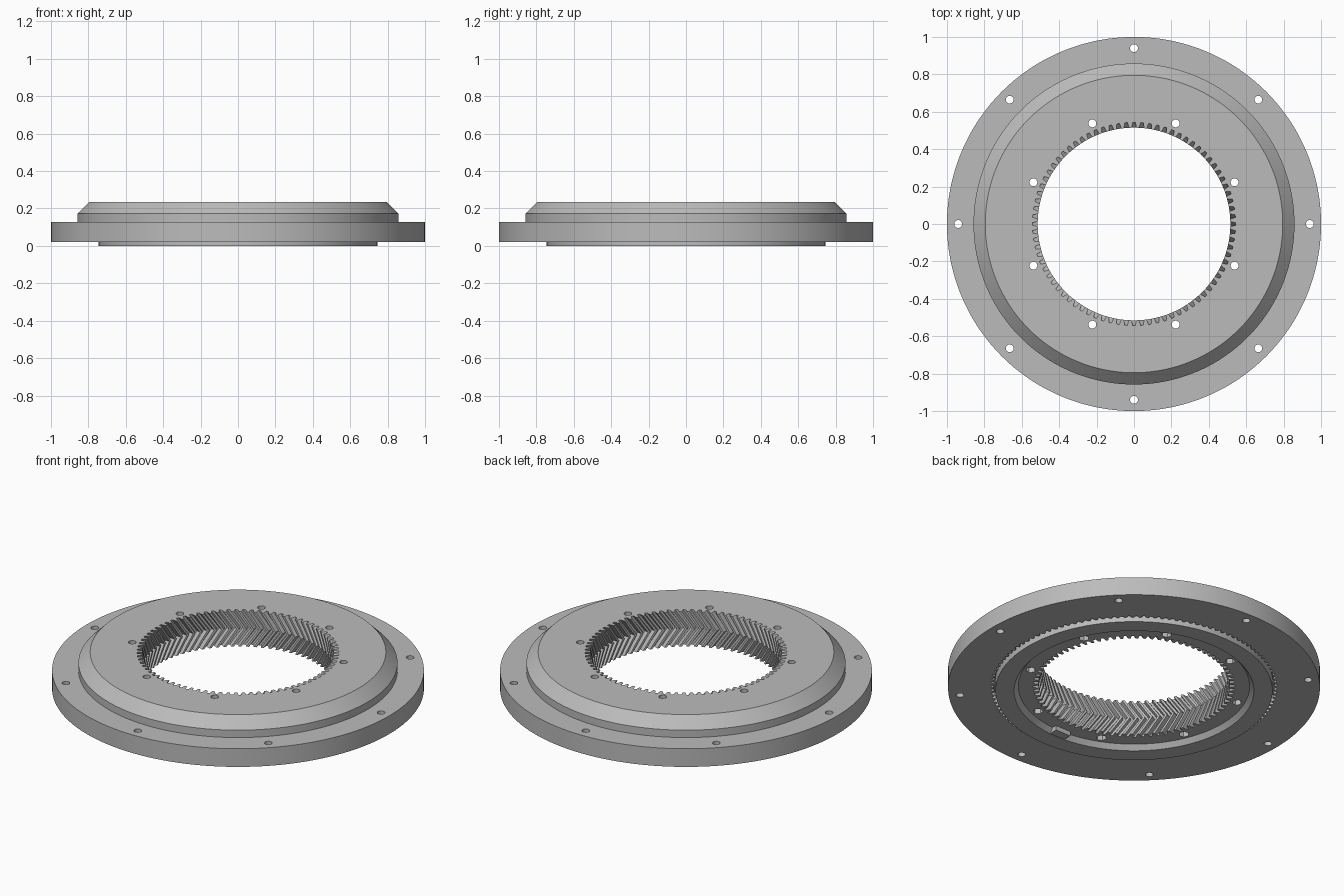
import bpy, bmesh, math
from mathutils import Matrix

if "Cube" in bpy.data.objects:
    bpy.data.objects.remove(bpy.data.objects["Cube"])

N = 960                      # samples around every ring
TAU = 2 * math.pi

grey = bpy.data.materials.new("machined grey")
grey.diffuse_color = (0.5, 0.5, 0.5, 1)
grey.use_nodes = True
grey.node_tree.nodes["Principled BSDF"].inputs["Base Color"].default_value = grey.diffuse_color


def teeth(tip, root, count):
    """Radius rule for inward pointing teeth with sloped flanks."""
    def radius(i):
        phase = (i * count / N) % 1.0
        wave = min(1, max(0, 0.5 + 1.1 * math.cos(TAU * phase)))
        return tip + (root - tip) * wave
    return radius


def loft(name, rows):
    """Closed ring from rows of (radius or radius rule, height, twist)."""
    bm = bmesh.new()
    loops = []
    for r, z, *twist in rows:
        t = twist[0] if twist else 0
        loop = []
        for i in range(N):
            rad = r(i) if callable(r) else r
            a = TAU * i / N + t
            loop.append(bm.verts.new((rad * math.cos(a), rad * math.sin(a), z)))
        loops.append(loop)
    for k, lo in enumerate(loops):
        hi = loops[(k + 1) % len(loops)]
        for i in range(N):
            j = (i + 1) % N
            bm.faces.new((lo[i], lo[j], hi[j], hi[i]))
    return finish(name, bm)


def finish(name, bm):
    bmesh.ops.recalc_face_normals(bm, faces=bm.faces)
    mesh = bpy.data.meshes.new(name)
    bm.to_mesh(mesh)
    bm.free()
    ob = bpy.data.objects.new(name, mesh)
    mesh.materials.append(grey)
    bpy.context.collection.objects.link(ob)
    return ob


def drill(ob, specs):
    """Cut circles of 8 prisms: (ring radius, first angle, radius, sides, z0, z1)."""
    for ring, start, rad, sides, z0, z1 in specs:
        bm = bmesh.new()
        for k in range(8):
            m = (Matrix.Rotation(math.radians(start + 45 * k), 4, 'Z')
                 @ Matrix.Translation((ring, 0, (z0 + z1) / 2)))
            bmesh.ops.create_cone(bm, cap_ends=True, segments=sides, radius1=rad,
                                  radius2=rad, depth=z1 - z0, matrix=m)
        cutter = finish("hole_cutter", bm)
        cutter.hide_render = True
        mod = ob.modifiers.new("holes", 'BOOLEAN')
        mod.operation = 'DIFFERENCE'
        mod.solver = 'EXACT'
        mod.object = cutter
        bpy.context.view_layer.objects.active = ob
        bpy.ops.object.modifier_apply(modifier=mod.name)
        bpy.data.objects.remove(cutter)


def smooth(ob):
    bpy.ops.object.select_all(action='DESELECT')
    ob.select_set(True)
    bpy.context.view_layer.objects.active = ob
    bpy.ops.object.shade_smooth_by_angle(angle=math.radians(25))


# Outer flange with fine inner teeth and bolt holes
fine = teeth(0.755, 0.77, 120)
flange = loft("outer_flange", [(1, 0.02), (1, 0.128), (fine, 0.128), (fine, 0.02)])
drill(flange, [(0.94, 0, 0.021, 24, -0.1, 0.3)])

# Hub: bottom lip, groove, neck, chamfered cover and herringbone inner gear
gear = teeth(0.515, 0.543, 80)
top, bottom, steps = 0.235, 0.028, 6
shift = 1.7 * TAU / 80
gear_rows = []
for k in range(2 * steps + 1):
    f = k / (2 * steps)
    gear_rows.append((gear, top + (bottom - top) * f, -shift * (1 - abs(2 * f - 1))))
hub = loft("gear_hub", [(0.745, 0), (0.745, 0.06), (0.80, 0.06), (0.80, 0.12),
                        (0.858, 0.12), (0.858, 0.172), (0.795, top)]
           + gear_rows + [(0.622, bottom), (0.645, 0)])
# Through holes with hexagonal nut pockets underneath
drill(hub, [(0.582, 22.5, 0.021, 24, -0.1, 0.3),
            (0.582, 22.5, 0.028, 6, -0.1, 0.07)])

# Locating tab on the underside recess
bm = bmesh.new()
bmesh.ops.create_cube(bm, size=1, matrix=Matrix.Translation((0, -0.618, 0.0175))
                      @ Matrix.Diagonal((0.10, 0.05, 0.033, 1)))
tab = finish("locating_tab", bm)

for part in (flange, hub):
    smooth(part)
